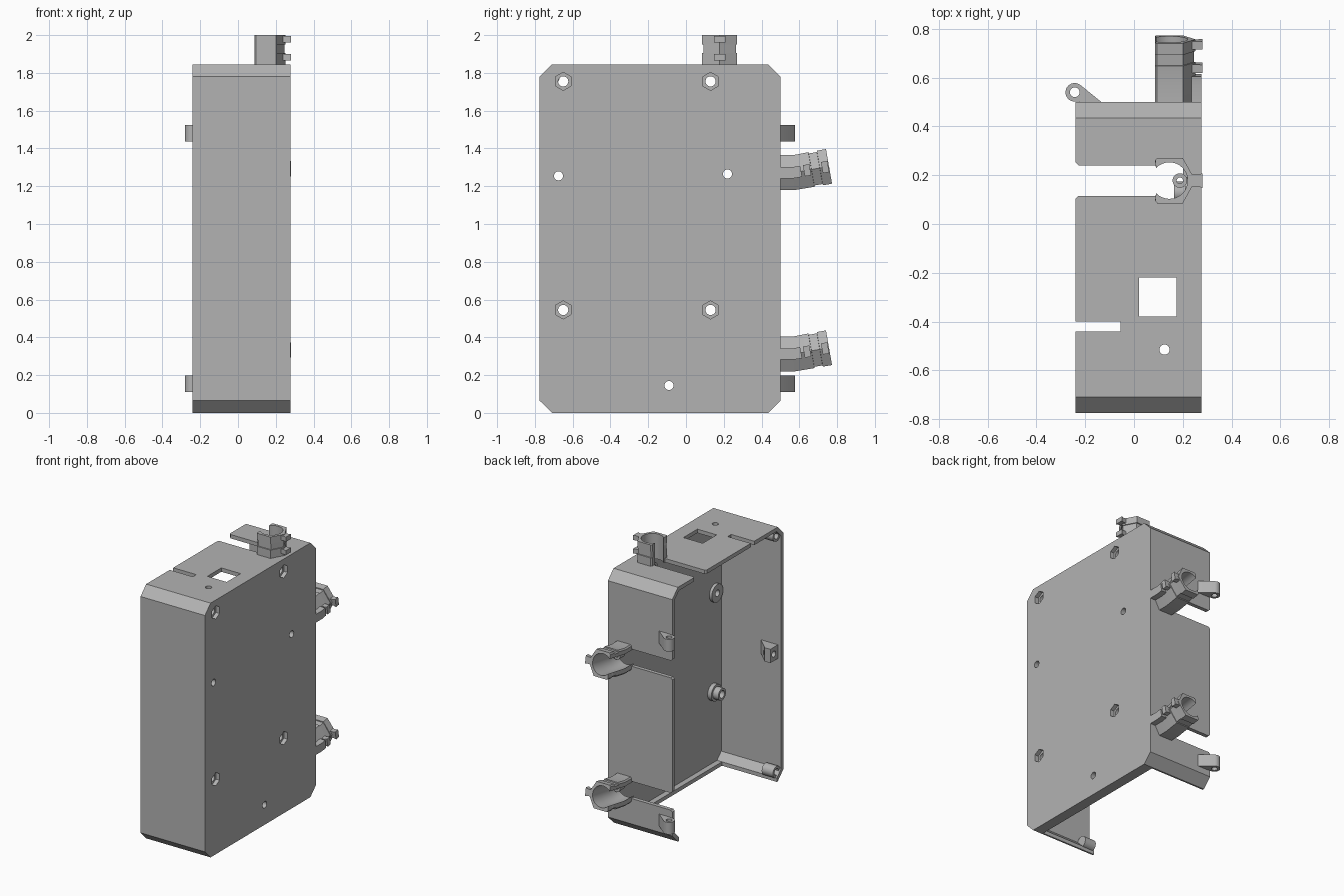
import bpy, bmesh
from math import sin, cos, pi, radians

cube = bpy.data.objects.get("Cube")
if cube:
    bpy.data.objects.remove(cube, do_unlink=True)

grey = bpy.data.materials.new("plain_grey")
grey.use_nodes = True
COLOUR = (0.45, 0.45, 0.45, 1)
grey.diffuse_color = COLOUR
grey.node_tree.nodes["Principled BSDF"].inputs["Base Color"].default_value = COLOUR


def place(axis, p, t):
    """Put a 2D point on the plane square to an axis, at distance t."""
    a, b = p
    return {"x": (t, a, b), "y": (a, t, b), "z": (a, b, t)}[axis]


def loft(name, rings):
    """Skin a list of equal closed rings and cap both ends."""
    bm = bmesh.new()
    rows = [[bm.verts.new(p) for p in ring] for ring in rings]
    n = len(rows[0])
    for r0, r1 in zip(rows, rows[1:]):
        for i in range(n):
            j = (i + 1) % n
            bm.faces.new((r0[i], r0[j], r1[j], r1[i]))
    bm.faces.new(rows[0])
    bm.faces.new(rows[-1])
    bmesh.ops.recalc_face_normals(bm, faces=bm.faces)
    mesh = bpy.data.meshes.new(name)
    bm.to_mesh(mesh)
    bm.free()
    mesh.materials.append(grey)
    ob = bpy.data.objects.new(name, mesh)
    bpy.context.collection.objects.link(ob)
    return ob


def prism(name, axis, pts, lo, hi):
    return loft(name, [[place(axis, p, t) for p in pts] for t in (lo, hi)])


def rect(a0, a1, b0, b1):
    return [(a0, b0), (a1, b0), (a1, b1), (a0, b1)]


def arc(c, r, start, end, n):
    angles = [radians(start + (end - start) * i / n) for i in range(n + 1)]
    return [(c[0] + r * cos(t), c[1] + r * sin(t)) for t in angles]


def ngon(c, r, n=24, start=0):
    return arc(c, r, start, start + 360, n)[:-1]


def cut(ob, axis, pts, lo, hi):
    cutter = prism("cutter", axis, pts, lo, hi)
    cutter.hide_render = True
    mod = ob.modifiers.new("cut", "BOOLEAN")
    mod.operation = "DIFFERENCE"
    mod.solver = "EXACT"
    mod.object = cutter
    bpy.context.view_layer.objects.active = ob
    bpy.ops.object.modifier_apply(modifier=mod.name)
    bpy.data.objects.remove(cutter, do_unlink=True)


def octagon(inset):
    """Case outline with chamfered corners."""
    y0, y1, z0, z1 = -0.775 + inset, 0.5 - inset, inset, 1.845 - inset
    c = 0.065 - inset * 0.586
    return [(y0 + c, z0), (y1 - c, z0), (y1, z0 + c), (y1, z1 - c),
            (y1 - c, z1), (y0 + c, z1), (y0, z1 - c), (y0, z0 + c)]


OPEN, FLOOR, OUT = -0.24, 0.24, 0.277
TOP, BACK = 1.845, 0.5
BORE_X, BORE_R, SLOT = 0.145, 0.075, 0.0625
HOLDER_Y = 0.178
HOLDER_ZS = (0.312, 1.272)
NUTS = [(y, z) for y in (-0.65, 0.13) for z in (0.545, 1.755)]
HOLES = [(-0.675, 1.255), (0.22, 1.265), (-0.09, 0.145)]

# Case: hollow tray with an open side and an open underside
case = prism("case", "x", octagon(0), OPEN, OUT)
cut(case, "x", octagon(0.028), -0.4, FLOOR)
cut(case, "z", rect(-0.4, 0.2, -0.698, 0.423), -0.1, 0.04)


# Keyhole slots where the cable holders leave the case
def keyhole(axis, v):
    lo, hi = (BACK - 0.1, BACK + 0.1) if axis == "y" else (TOP - 0.1, TOP + 0.1)
    cut(case, axis, ngon((BORE_X, v), BORE_R, 32), lo, hi)
    s, e = SLOT, SLOT + 0.012
    mouth = [(-0.3, v - e), (OPEN, v - e), (OPEN + 0.012, v - s), (0.12, v - s),
             (0.12, v + s), (OPEN + 0.012, v + s), (OPEN, v + e), (-0.3, v + e)]
    cut(case, axis, mouth, lo, hi)


keyhole("z", HOLDER_Y)
for z in HOLDER_ZS:
    keyhole("y", z)

# Openings in the top wall
cut(case, "z", rect(-0.4, -0.055, -0.44, -0.4), 1.75, 2)
cut(case, "z", rect(0.02, 0.175, -0.38, -0.22), 1.75, 2)
cut(case, "z", ngon((0.125, -0.515), 0.021), 1.75, 2)

# Nut pockets and screw holes in the side plate
for p in NUTS:
    cut(case, "x", ngon(p, 0.048, 6, 30), 0.248, 0.4)
    cut(case, "x", ngon(p, 0.027), 0.1, 0.4)
for p in HOLES:
    cut(case, "x", ngon(p, 0.024), 0.1, 0.4)


# Standoffs inside the plate
def standoff(name, p, r, height, bore):
    ob = prism(name, "x", ngon(p, r), FLOOR - height, FLOOR + 0.004)
    cut(ob, "x", ngon(p, bore), 0, 0.4)


for p in NUTS:
    standoff("standoff_base", p, 0.06, 0.03, 0.027)
    standoff("standoff_post", p, 0.044, 0.075, 0.027)
for p in HOLES:
    standoff("screw_ring", p, 0.065, 0.02, 0.024)

# Screw ears in the front corners
for z in (0.065, TOP - 0.065):
    ear = prism("corner_ear", "x", ngon((-0.71, z), 0.042), OPEN + 0.01, -0.14)
    cut(ear, "x", ngon((-0.71, z), 0.024), -0.4, -0.16)

# Wedge block on the inside of the front wall
block = prism("front_catch", "z",
              [(-0.215, -0.755), (-0.215, -0.66), (-0.17, -0.66), (-0.07, -0.755)],
              0.87, 0.97)
cut(block, "x", ngon((-0.7, 0.92), 0.022), -0.4, -0.14)

# Hinge lugs on the back wall
for lo, hi in ((0.11, 0.197), (1.437, 1.525)):
    eye = (-0.243, 0.54)
    lug = prism("hinge_lug", "z", arc(eye, 0.038, 53, 270, 18) + [(-0.13, 0.497)], lo, hi)
    cut(lug, "z", ngon(eye, 0.02), lo - 0.1, hi + 0.1)


# Cable holders: open clip section swept along a path that may bend upward
def station(a, bend):
    start = 0.07
    if not bend or a <= start:
        return a, 0, 0
    t = radians(10)
    return start + (a - start) * cos(t), (a - start) * sin(t), t


def to_world(kind, base, bend, x, a, v):
    c, d, t = station(a, bend)
    a, v = c - v * sin(t), d + v * cos(t)
    return (x, BACK + a, base + v) if kind == "back" else (x, base + v, TOP + a)


def clip_section(inset):
    h = 0.093 - inset
    outer = [(0.095, h), (0.2, h), (0.252 - inset, 0), (0.2, -h), (0.095, -h), (0.087, -h + 0.01)]
    lip = [(0.087, h - 0.01)]
    return outer + arc((BORE_X, 0), BORE_R, -137, 137, 24) + lip


def holder(kind, base, length, bend):
    def sweep(name, sections):
        loft(name, [[to_world(kind, base, bend, x, a, v) for x, v in pts]
                    for a, pts in sections])

    g0, g1 = length - 0.095, length - 0.05
    plan = [(-0.028, 0), (g0, 0), (g0 + 0.001, 0.007),
            (g1, 0.007), (g1 + 0.001, 0), (length, 0)]
    if bend:
        plan.insert(1, (0.07, 0))
    sweep(kind + "_cable_holder", [(a, clip_section(i)) for a, i in plan])
    # Flared guides that keep a tie strap in its groove
    fin = [(0.23, -0.024), (0.262, -0.024), (0.28, -0.03),
           (0.28, 0.03), (0.262, 0.024), (0.23, 0.024)]
    for a in (g0 - 0.04, g1 + 0.012):
        sweep(kind + "_strap_guide", [(a, fin), (a + 0.034, fin)])
    # Small tube against the inner wall of the clip
    tube = arc((0.188, 0), 0.03, 0, 359, 20) + arc((0.188, 0), 0.013, 359, 0, 20)
    sweep(kind + "_inner_tube", [(-0.028, tube), (0.03, tube)])
    if bend:
        rib = rect(0.225, OUT, -0.03, 0.03)
        sweep("holder_rib", [(-0.02, rib), (0.07, rib), (0.11, rib)])


holder("top", HOLDER_Y, 0.155, False)
for z in HOLDER_ZS:
    holder("back", z, 0.26, True)

# Shading
bpy.ops.object.select_all(action="DESELECT")
for ob in bpy.context.scene.objects:
    if ob.type == "MESH" and grey.name in ob.data.materials:
        ob.select_set(True)
        bpy.context.view_layer.objects.active = ob
bpy.ops.object.shade_smooth_by_angle(angle=radians(30))
